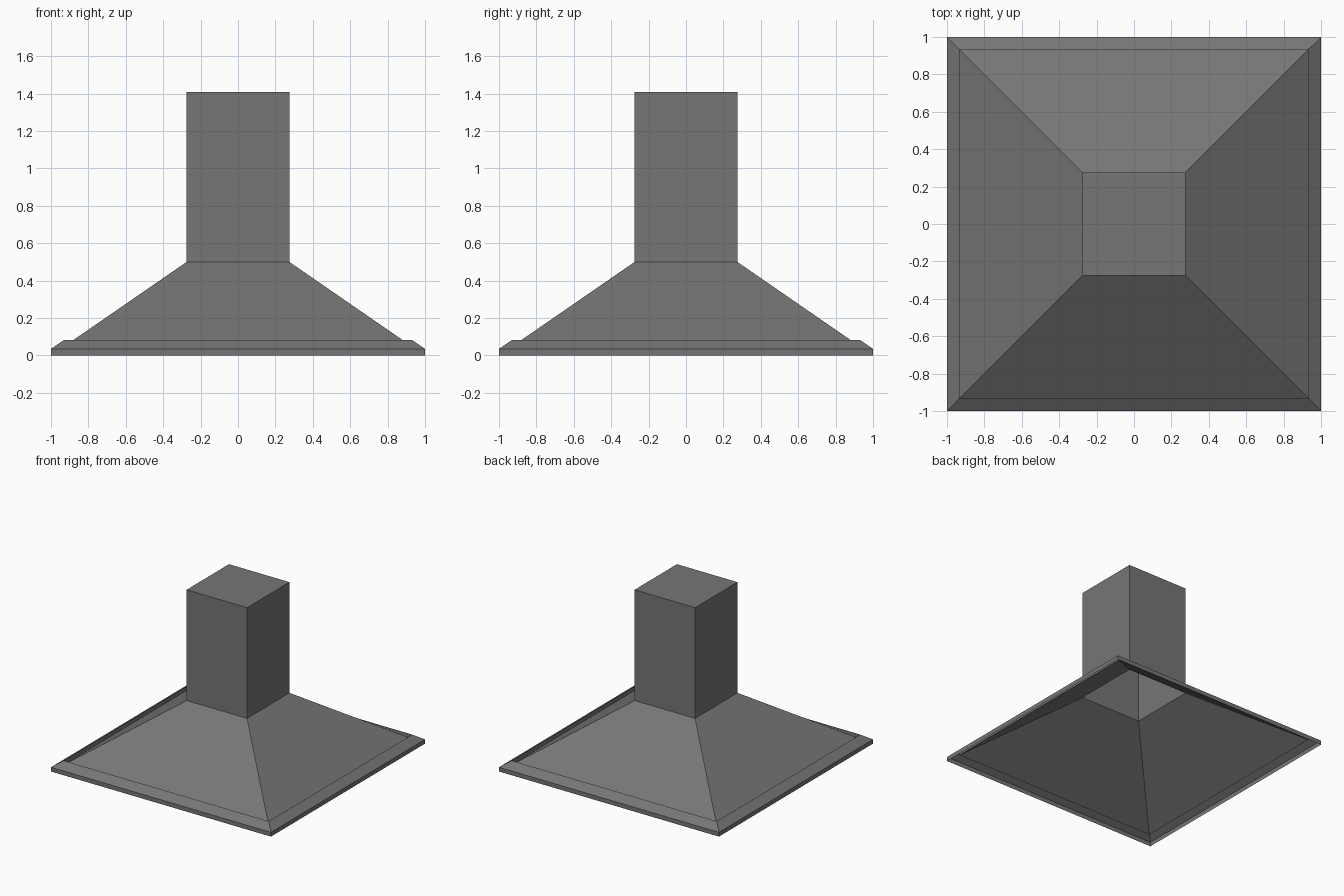
import bpy
import bmesh

cube = bpy.data.objects.get("Cube")
if cube:
    bpy.data.objects.remove(cube, do_unlink=True)

# Single dark grey metal
grey = bpy.data.materials.new("dark_grey_metal")
grey.use_nodes = True
colour = (0.18, 0.18, 0.18, 1)
grey.diffuse_color = colour
grey.node_tree.nodes["Principled BSDF"].inputs["Base Color"].default_value = colour


def square_loft(name, profile, cap_top=False):
    """Join square rings, given as (half width, height), into a thin shell."""
    bm = bmesh.new()
    rings = []
    for half, z in profile:
        corners = ((-1, -1), (1, -1), (1, 1), (-1, 1))
        rings.append([bm.verts.new((x * half, y * half, z)) for x, y in corners])
    for low, high in zip(rings, rings[1:]):
        for i in range(4):
            j = (i + 1) % 4
            bm.faces.new((low[i], low[j], high[j], high[i]))
    if cap_top:
        bm.faces.new(rings[-1])
    mesh = bpy.data.meshes.new(name)
    bm.to_mesh(mesh)
    bm.free()
    mesh.materials.append(grey)
    obj = bpy.data.objects.new(name, mesh)
    bpy.context.collection.objects.link(obj)
    return obj


FLUE, FLUE_BASE = 0.275, 0.5
LIP, LIP_BASE = 0.932, 0.047

# Raised rim: outer wall, bevel, then a step down to the canopy
square_loft("rim", [(1, 0), (1, 0.035), (LIP, 0.082), (LIP, LIP_BASE)])

# Sloping canopy, open underneath
square_loft("canopy", [(LIP, LIP_BASE), (FLUE, FLUE_BASE)])

# Chimney, closed on top and open into the canopy
square_loft("chimney", [(FLUE, FLUE_BASE), (FLUE, 1.41)], cap_top=True)
